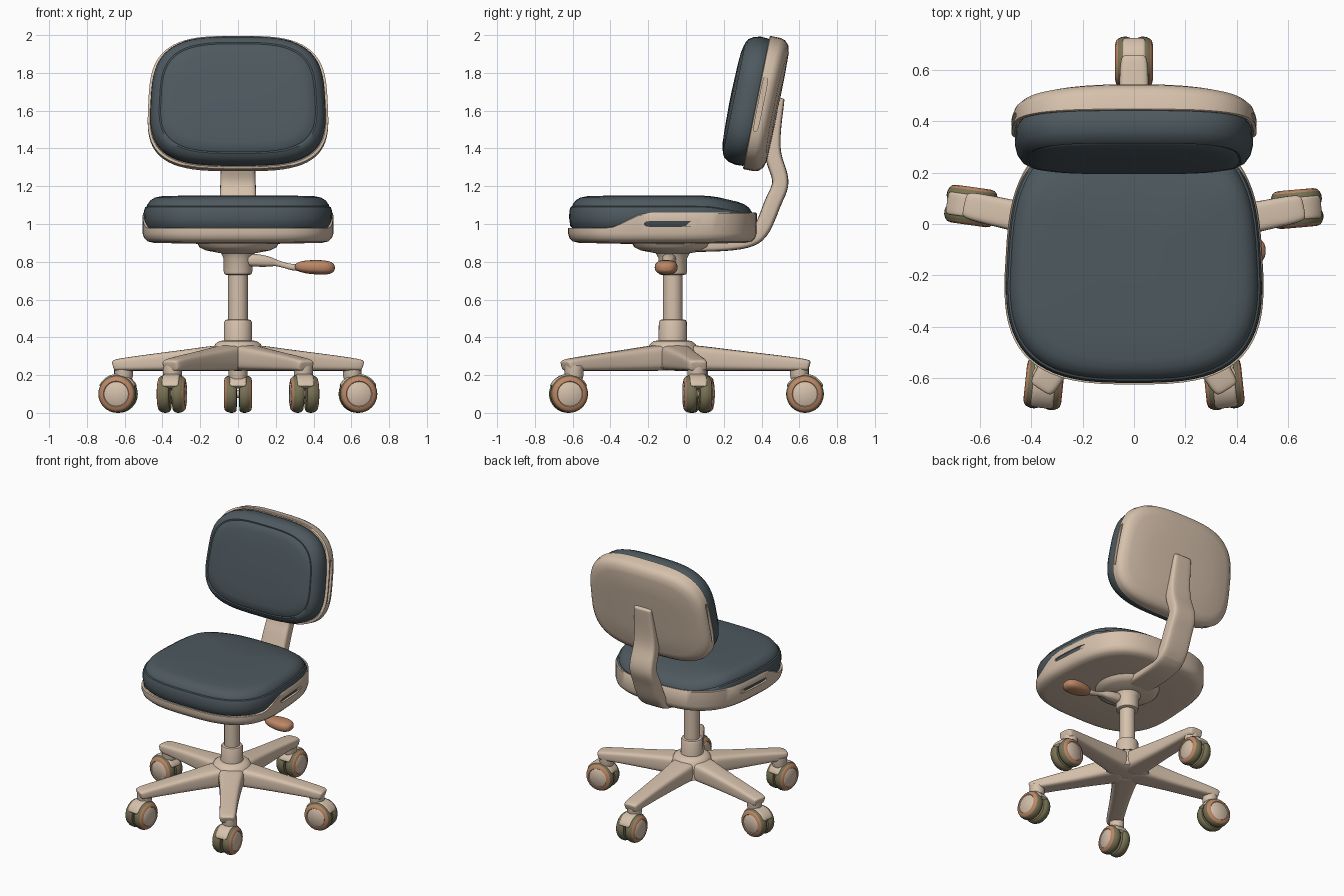
import bpy, bmesh
from math import sin, cos, pi, radians, atan2, hypot
from mathutils import Vector

cube = bpy.data.objects.get("Cube")
if cube:
    bpy.data.objects.remove(cube, do_unlink=True)


def material(name, rgb):
    m = bpy.data.materials.new(name)
    m.use_nodes = True
    m.diffuse_color = (*rgb, 1)
    m.node_tree.nodes["Principled BSDF"].inputs["Base Color"].default_value = (*rgb, 1)
    return m


CREAM = material("cream plastic", (0.67, 0.53, 0.41))
FABRIC = material("slate fabric", (0.075, 0.1, 0.115))
TAN = material("orange tan", (0.5, 0.24, 0.13))
OLIVE = material("olive rubber", (0.19, 0.17, 0.09))
AXIS_Y = -0.07
built = []


def skin(name, rings, mats, bands=None, subdiv=0):
    """Bridge equal rings of points, cap both ends; bands picks a material per strip."""
    bm = bmesh.new()
    rows = [[bm.verts.new(p) for p in ring] for ring in rings]
    n = len(rows[0])
    for i, (a, b) in enumerate(zip(rows, rows[1:])):
        for j in range(n):
            k = (j + 1) % n
            f = bm.faces.new((a[j], a[k], b[k], b[j]))
            f.material_index = bands[i] if bands else 0
    bm.faces.new(rows[0][::-1])
    bm.faces.new(rows[-1]).material_index = bands[-1] if bands else 0
    bmesh.ops.recalc_face_normals(bm, faces=bm.faces)
    mesh = bpy.data.meshes.new(name)
    bm.to_mesh(mesh)
    bm.free()
    for m in mats:
        mesh.materials.append(m)
    ob = bpy.data.objects.new(name, mesh)
    bpy.context.collection.objects.link(ob)
    if subdiv:
        ob.modifiers.new("Round", "SUBSURF").levels = subdiv
        ob.modifiers["Round"].render_levels = subdiv
    built.append(ob)
    return ob


def superellipse(a, b, power, n, taper=0):
    pts = []
    for i in range(n):
        c, s = cos(2 * pi * (i + 0.5) / n), sin(2 * pi * (i + 0.5) / n)
        u = abs(c) ** (2 / power) * (1 if c > 0 else -1)
        v = abs(s) ** (2 / power) * (1 if s > 0 else -1)
        pts.append((a * u * (1 - taper * v), b * v))
    return pts


def pad(name, size, power, taper, rings, warp, mat):
    """Rounded slab from (inset, height) rings placed by a warp function."""
    a, b = size
    return skin(name, [[warp(u, v, h) for u, v in superellipse(a - i, b - i, power, 72, taper)]
                       for i, h in rings], [mat])


def lathe(name, profile, mats, origin, axis=Vector((0, 0, 1)), bands=None, n=32):
    side = axis.orthogonal().normalized()
    up = axis.cross(side)
    return skin(name, [[origin + axis * h + (side * cos(2 * pi * i / n) + up * sin(2 * pi * i / n)) * r
                        for i in range(n)] for r, h in profile], mats, bands)


def sweep(name, path, mat, origin, angle, power=5, subdiv=2):
    """Sweep a rounded box along (distance, z, half width, half height) in a vertical plane."""
    d = Vector((cos(angle), sin(angle), 0))
    side = Vector((-d.y, d.x, 0))
    rings = []
    for i, (s, z, hw, hh) in enumerate(path):
        p, q = path[max(i - 1, 0)], path[min(i + 1, len(path) - 1)]
        t = Vector((q[0] - p[0], q[1] - p[1])).normalized()
        normal = d * -t.y + Vector((0, 0, t.x))
        c = origin + d * s + Vector((0, 0, z))
        rings.append([c + side * u + normal * v for u, v in superellipse(hw, hh, power, 16)])
    return skin(name, rings, [mat], subdiv=subdiv)


def smooth(x):
    x = min(max(x, 0), 1)
    return x * x * (3 - 2 * x)


def cut_slot(target, name, center, direction, length, half):
    """Pill-shaped recess in the side of a part."""
    across = Vector((1, 0, 0)).cross(direction)
    outline = [center + direction * u + across * v for u, v in superellipse(length, half, 4, 32)]
    cutter = skin(name, [[p + Vector((x, 0, 0)) for p in outline] for x in (-0.022, 0.022)], [CREAM])
    cutter.hide_render = True
    cutter.hide_set(True)
    built.remove(cutter)
    mod = target.modifiers.new("Slot", "BOOLEAN")
    mod.operation, mod.solver, mod.object = "DIFFERENCE", "EXACT", cutter


# Seat pan, with a rim that steps up behind the front edge
def pan_warp(u, v, h):
    y = v - 0.125
    rim = 0.98 + 0.08 * smooth((y + 0.42) / 0.22)
    return Vector((u, y, h if h < 0.95 else 0.95 + (h - 0.95) * (rim - 0.95) / 0.11))


SEAT = (0.5, 0.5)
seat_pan = pad("seat_pan", SEAT, 3, 0.06,
               [(0.3, 0.895), (0.06, 0.9), (0.025, 0.908), (0.008, 0.925), (0, 0.95), (0, 1.055),
                (0.004, 1.06), (0.012, 1.06), (0.016, 1.04)], pan_warp, CREAM)


# Seat cushion with a stitched seam groove
def cushion_warp(u, v, h):
    y = v - 0.125
    return Vector((u, y, h - 0.045 * smooth((y - 0.08) / 0.32) * (h > 1.06)))


pad("seat_cushion", SEAT, 3, 0.06,
    [(0.03, 0.97), (0.012, 0.99), (0.006, 1.03), (0.007, 1.07), (0.014, 1.09), (0.022, 1.094),
     (0.024, 1.102), (0.04, 1.125), (0.065, 1.14), (0.1, 1.147), (0.2, 1.15), (0.4, 1.15)],
    cushion_warp, FABRIC)

# Backrest shell and cushion, leaning back
LEAN = 0.2


def back_warp(u, v, h):
    bow = 0.03 * (u / 0.48) ** 2 * max(0, 1 - h / 0.12)
    return Vector((u, 0.49 + v * sin(LEAN) - h * cos(LEAN) - bow, 1.62 + v * cos(LEAN) + h * sin(LEAN)))


BACK = (0.475, 0.36)
back_shell = pad("backrest_shell", BACK, 3.3, 0.04,
                 [(0.33, 0), (0.2, 0), (0.07, 0.003), (0.03, 0.014), (0.008, 0.035), (0, 0.06), (0, 0.116),
                  (0.004, 0.12), (0.012, 0.12), (0.016, 0.11)], back_warp, CREAM)
pad("backrest_cushion", BACK, 3.3, 0.04,
    [(0.03, 0.1), (0.016, 0.125), (0.014, 0.165), (0.022, 0.2), (0.04, 0.228), (0.06, 0.24),
     (0.068, 0.238), (0.074, 0.244), (0.12, 0.253), (0.2, 0.257), (0.33, 0.26)], back_warp, FABRIC)

# Grip slots on both sides
for side, x in (("left", 1), ("right", -1)):
    cut_slot(seat_pan, side + "_seat_slot_cutter", Vector((x * 0.5, -0.08, 1.0)),
             Vector((0, 1, 0)), 0.14, 0.014)
    cut_slot(back_shell, side + "_back_slot_cutter", back_warp(x * 0.475, 0, 0.088),
             Vector((0, sin(LEAN), cos(LEAN))), 0.15, 0.013)

# Bar that carries the backrest
sweep("back_support", [(-0.1, 0.885, 0.09, 0.03), (0.1, 0.885, 0.1, 0.035), (0.3, 0.9, 0.1, 0.04),
                       (0.385, 0.935, 0.1, 0.045), (0.43, 1.03, 0.1, 0.045), (0.465, 1.13, 0.098, 0.045),
                       (0.505, 1.2, 0.095, 0.045), (0.495, 1.27, 0.093, 0.045), (0.455, 1.36, 0.09, 0.045),
                       (0.46, 1.48, 0.082, 0.04), (0.48, 1.6, 0.074, 0.035), (0.492, 1.66, 0.07, 0.03),
                       (0.494, 1.67, 0.068, 0.028)], CREAM, Vector((0, 0, 0)), pi / 2)

# Mount, gas column and hub
stand = Vector((0, AXIS_Y, 0))
lathe("seat_mount", [(0.06, 0.73), (0.072, 0.735), (0.076, 0.75), (0.076, 0.82), (0.09, 0.845),
                     (0.17, 0.86), (0.205, 0.878), (0.22, 0.91)], [CREAM], stand)
lathe("column", [(0.052, 0.4), (0.052, 0.76)], [CREAM], stand)
lathe("column_collar", [(0.076, 0.34), (0.074, 0.48), (0.068, 0.492), (0.05, 0.495)], [CREAM], stand)
lathe("base_hub", [(0.12, 0.228), (0.145, 0.24), (0.14, 0.33), (0.12, 0.365), (0.1, 0.38),
                   (0.07, 0.385)], [CREAM], stand)

# Height lever
sweep("lever_rod", [(0.03, 0.81, 0.04, 0.035), (0.1, 0.808, 0.038, 0.035), (0.17, 0.8, 0.03, 0.028),
                    (0.2, 0.795, 0.016, 0.016), (0.25, 0.78, 0.014, 0.014), (0.29, 0.77, 0.02, 0.018),
                    (0.34, 0.768, 0.02, 0.018)], CREAM, Vector((0, -0.09, 0)), 0, 2.5)
sweep("lever_paddle", [(0.3, 0.774, 0.022, 0.016), (0.33, 0.774, 0.044, 0.03), (0.38, 0.772, 0.06, 0.038),
                       (0.45, 0.77, 0.064, 0.04), (0.49, 0.768, 0.052, 0.034),
                       (0.514, 0.767, 0.025, 0.018)], TAN, Vector((0, -0.105, 0)), 0, 2.5)


def wheel(name, center, axis):
    profile = [(0.06, 0.006), (0.088, 0.008), (0.096, 0.016), (0.1, 0.03), (0.099, 0.046), (0.092, 0.062),
               (0.084, 0.07), (0.068, 0.074), (0.065, 0.07), (0.06, 0.074)]
    lathe(name, profile, [OLIVE, TAN, CREAM], center, axis, [0, 0, 0, 0, 0, 1, 1, 2, 2])


# Five legs, each with a twin-wheel caster: position and caster heading
legs = [("back", 0, 0.63, 90), ("left", 0.635, 0.06, 5), ("right", -0.635, 0.07, 172),
        ("front_left", 0.35, -0.622, -84), ("front_right", -0.35, -0.622, -96)]
for name, x, y, heading in legs:
    reach = hypot(x, y - AXIS_Y)
    taper = [(0, 0.09, 0.07), (0.15, 0.09, 0.07), (0.4, 0.07, 0.058), (0.75, 0.059, 0.044),
             (0.97, 0.057, 0.034), (1.02, 0.05, 0.03), (1.035, 0.044, 0.026)]
    sweep(name + "_leg", [(f * reach, 0.222 + hh, hw, hh) for f, hw, hh in taper], CREAM,
          stand, atan2(y - AXIS_Y, x), 4)
    turn = radians(heading)
    forward = Vector((cos(turn), sin(turn), 0))
    axle = Vector((-forward.y, forward.x, 0))
    center = Vector((x, y, 0.1))
    for tag, sign in (("a", 1), ("b", -1)):
        wheel(f"{name}_wheel_{tag}", center, axle * sign)
    arc = [radians(a) for a in range(20, 161, 14)]
    sweep(name + "_fender", [(0.092 * cos(a), 0.092 * sin(a), 0.045, 0.016) for a in arc],
          CREAM, center, turn, 5, 1)
    lathe(name + "_caster_stem", [(0.045, 0.08), (0.05, 0.1), (0.05, 0.15)], [CREAM],
          center - forward * 0.03, n=24)
    lathe(name + "_axle", [(0.02, -0.03), (0.02, 0.03)], [CREAM], center, axle, n=16)

# Smooth shading with crisp edges
bpy.ops.object.select_all(action="DESELECT")
for ob in built:
    ob.select_set(True)
bpy.context.view_layer.objects.active = built[0]
bpy.ops.object.shade_smooth_by_angle(angle=radians(40))
